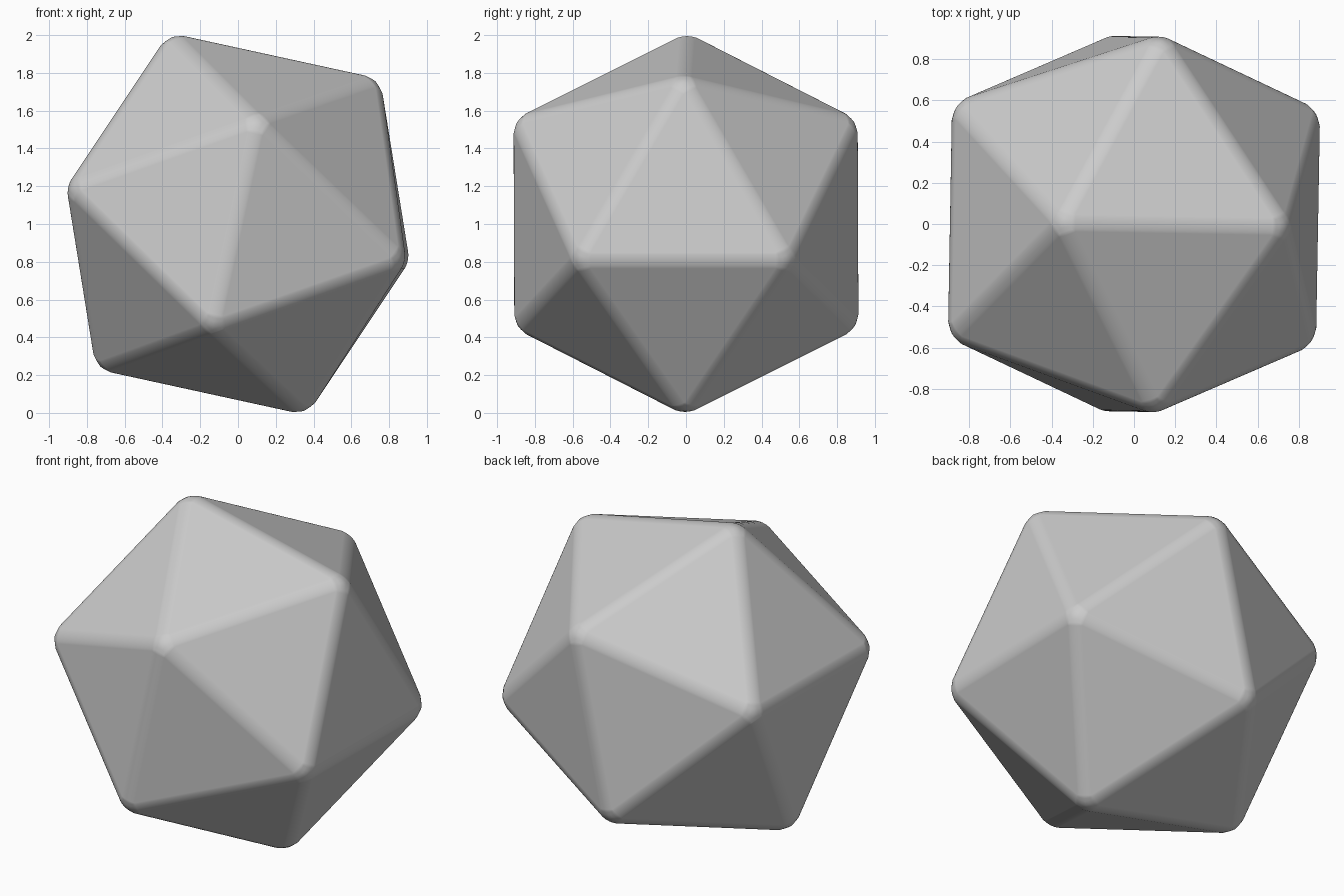
import bpy, bmesh
from math import radians, sqrt
from mathutils import Matrix, Vector

cube = bpy.data.objects.get("Cube")
if cube:
    bpy.data.objects.remove(cube, do_unlink=True)

# Plain grey material
grey = bpy.data.materials.new("plain_grey")
grey.use_nodes = True
colour = (0.6, 0.6, 0.6, 1)
grey.diffuse_color = colour
grey.node_tree.nodes["Principled BSDF"].inputs["Base Color"].default_value = colour

# Twenty-sided solid: hull of three golden rectangles, tilted about y and slightly turned
HALF_EDGE = 0.569
PHI = (1 + sqrt(5)) / 2
turn = Matrix.Rotation(radians(-1), 3, "Z") @ Matrix.Rotation(radians(12.3), 3, "Y")
bm = bmesh.new()
for s in (-1, 1):
    for t in (-PHI, PHI):
        for corner in ((s, 0, t), (t, s, 0), (0, t, s)):
            bm.verts.new(turn @ Vector(corner) * HALF_EDGE)
bmesh.ops.convex_hull(bm, input=bm.verts[:])
bmesh.ops.recalc_face_normals(bm, faces=bm.faces[:])
mesh = bpy.data.meshes.new("rounded_icosahedron")
bm.to_mesh(mesh)
bm.free()
mesh.materials.append(grey)
solid = bpy.data.objects.new("rounded_icosahedron", mesh)
solid.location.z = 1
bpy.context.collection.objects.link(solid)
for face in mesh.polygons:
    face.use_smooth = True

# Soft rounded edges and corners with flat faces between them
bevel = solid.modifiers.new("rounded_edges", "BEVEL")
bevel.width = 0.046
bevel.segments = 6
bevel.limit_method = "NONE"
bevel.harden_normals = True
